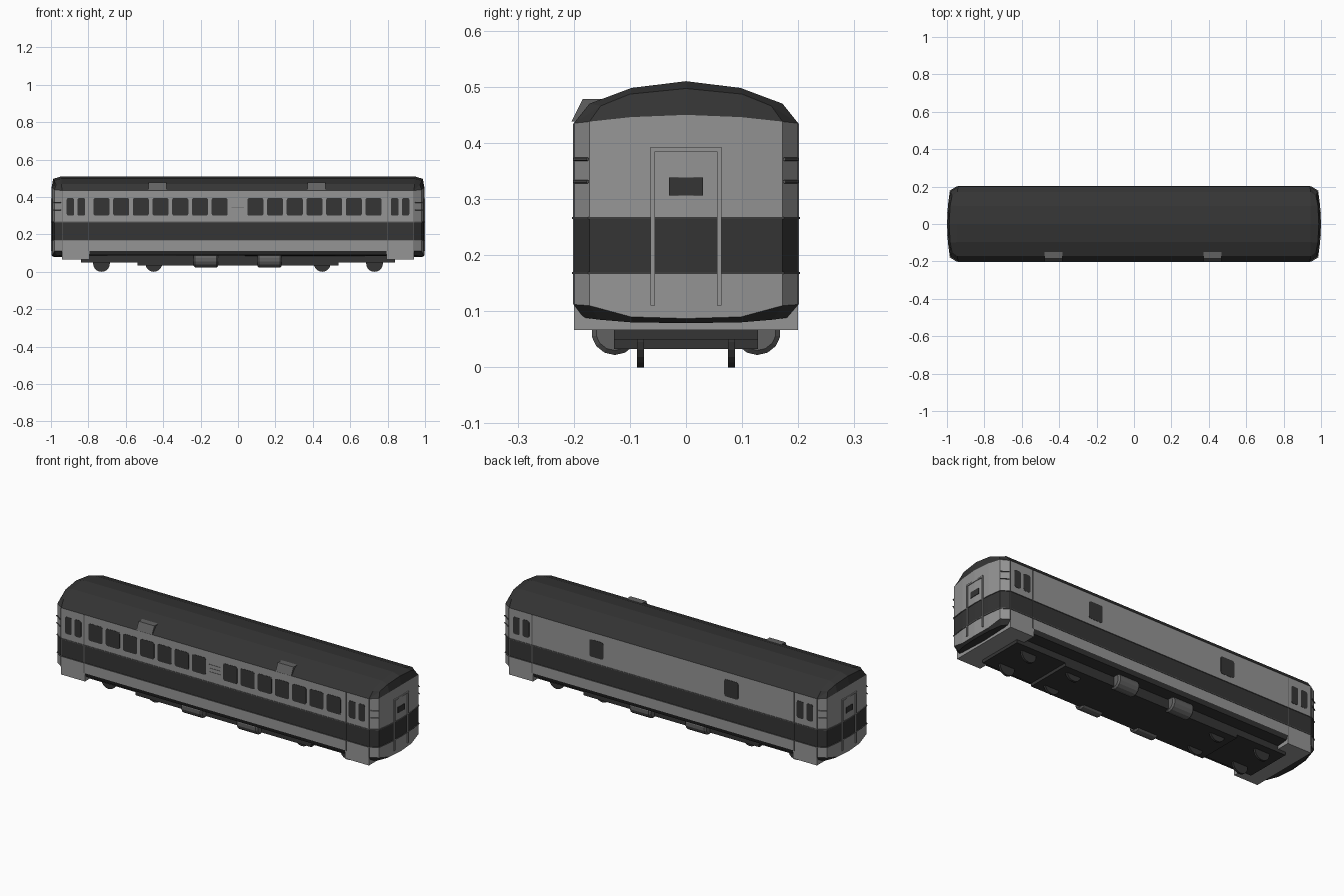
import bpy, bmesh, math
from mathutils import Vector

if "Cube" in bpy.data.objects:
    bpy.data.objects.remove(bpy.data.objects["Cube"])


def material(name, v):
    m = bpy.data.materials.new(name)
    m.diffuse_color = (v, v, v, 1)
    m.use_nodes = True
    m.node_tree.nodes["Principled BSDF"].inputs["Base Color"].default_value = m.diffuse_color
    return m


LIGHT = material("light_grey", 0.30)
DARK = material("dark_grey", 0.035)
MID = material("mid_grey", 0.12)


def finish(name, bm, mats):
    bmesh.ops.remove_doubles(bm, verts=bm.verts, dist=1e-5)
    bmesh.ops.recalc_face_normals(bm, faces=bm.faces)
    me = bpy.data.meshes.new(name)
    bm.to_mesh(me)
    bm.free()
    ob = bpy.data.objects.new(name, me)
    bpy.context.collection.objects.link(ob)
    for m in mats:
        me.materials.append(m)
    return ob


def loop(quarter):
    """Mirror a corner polyline (side to centre line) into a closed ring."""
    half = quarter + [(x, -y, z) for x, y, z in quarter[-2::-1]]
    return half + [(-x, y, z) for x, y, z in reversed(half)]


def loft(name, rings, mats, bands=None, cap=False, closed=False):
    bm = bmesh.new()
    vs = [[bm.verts.new(p) for p in r] for r in rings]
    n = len(vs[0])
    if closed:
        vs.append(vs[0])
    for k in range(len(vs) - 1):
        for i in range(n):
            j = (i + 1) % n
            f = bm.faces.new((vs[k][i], vs[k][j], vs[k + 1][j], vs[k + 1][i]))
            f.material_index = bands[k] if bands else 0
    if cap:
        bm.faces.new(vs[-1])
    return finish(name, bm, mats)


def box(name, x0, x1, y0, y1, z0, z1, mat):
    bm = bmesh.new()
    bmesh.ops.create_cube(bm, size=1)
    for v in bm.verts:
        v.co = ((x0 + x1) / 2 + v.co.x * (x1 - x0), (y0 + y1) / 2 + v.co.y * (y1 - y0),
                (z0 + z1) / 2 + v.co.z * (z1 - z0))
    return finish(name, bm, [mat])


def prism(name, pts, vec, mat):
    """Extrude a polygon along a vector."""
    bm = bmesh.new()
    f = bm.faces.new([bm.verts.new(p) for p in pts])
    g = bmesh.ops.extrude_face_region(bm, geom=[f])
    for v in g["geom"]:
        if isinstance(v, bmesh.types.BMVert):
            v.co += Vector(vec)
    bm.faces.new([v for v in list(bm.verts)[:len(pts)]]) if not f.is_valid else None
    return finish(name, bm, [mat])


def rod(name, a, b, r, mat, n=12, bevel=0):
    a, b = Vector(a), Vector(b)
    bm = bmesh.new()
    bmesh.ops.create_cone(bm, cap_ends=True, segments=n, radius1=r, radius2=r, depth=(b - a).length)
    if bevel:
        rim = [e for e in bm.edges if abs(e.verts[0].co.z - e.verts[1].co.z) < 1e-6]
        bmesh.ops.bevel(bm, geom=rim, offset=bevel, segments=1, affect='EDGES')
    bm.transform((b - a).to_track_quat('Z', 'Y').to_matrix().to_4x4())
    bmesh.ops.translate(bm, verts=bm.verts, vec=(a + b) / 2)
    return finish(name, bm, [mat])


# Body walls with the painted band
PLAN = [(.94, .2), (.982, .172), (.992, .098), (.997, 0)]
BOTTOM, TOP = [.112, .11, .09, .087], [.435, .438, .446, .45]


def ring(z, off=0):
    zs = z if isinstance(z, list) else [z] * 4
    return loop([(x + off, y + (off if y else 0), h) for (x, y), h in zip(PLAN, zs)])


loft("body_walls", [ring(BOTTOM), ring(.17), ring(.265), ring(TOP)], [LIGHT, DARK], [0, 1, 0])
for z in (.168, .266):
    loft("belt_moulding", [ring(z - .002), ring(z - .002, .003), ring(z + .002, .003), ring(z + .002)],
         [MID], closed=True)

# Sill sloping in under the body, with the floor
sill = loop([(.93, .19, .09), (.965, .155, .085), (.98, .095, .08), (.985, 0, .079)])
loft("sill_and_floor", [ring(BOTTOM), sill], [DARK], cap=True)

# Faceted roof with rounded-down ends
mid = loop([(.94, .2, .435), (.972, .152, .466), (.983, .1, .487), (.988, 0, .497)])
end = loop([(.94, .2, .435), (.945, .172, .47), (.945, .097, .498), (.945, 0, .51)])
bm = bmesh.new()
rings = [ring(TOP), mid, end]
for lo, hi in zip(rings, rings[1:]):
    for i in range(14):
        if i == 6 or i == 13:
            continue
        pts = []
        for p in (lo[i], lo[i + 1], hi[i + 1], hi[i]):
            if p not in pts:
                pts.append(p)
        if len(pts) > 2:
            bm.faces.new([bm.verts.new(p) for p in pts])
for i in range(6):
    a, b = end[i], end[i + 1]
    bm.faces.new([bm.verts.new(p) for p in (a, b, (-b[0], b[1], b[2]), (-a[0], a[1], a[2]))])
finish("roof", bm, [DARK])


# Rounded window panes on a side (s = -1 front, 1 back)
def window(x, w, s, z0=.3, z1=.395, r=.01):
    pts = []
    for k, (cx, cz) in enumerate([(w / 2 - r, z1 - r), (-w / 2 + r, z1 - r),
                                  (-w / 2 + r, z0 + r), (w / 2 - r, z0 + r)]):
        for t in (0, 45, 90):
            a = math.radians(90 * k + t)
            pts.append((x + cx + r * math.cos(a), s * .198, cz + r * math.sin(a)))
    prism("side_window", pts, (0, s * .0032, 0), DARK)


for i in range(7):
    window(-.73 + i * .1053, .086, -1)
    window(.093 + i * .1053, .086, -1)
for x in (-.417, .407):
    window(x, .085, 1)
for s in (-1, 1):
    for e in (-1, 1):
        window(e * .896, .04, s)
        window(e * .838, .042, s)
        # Vestibule edge strips
        for x in (.8, .94):
            box("vestibule_seam", e * x - .002, e * x + .002, s * .2 - .0015, s * .2 + .0015, .112, .435, MID)

# Small louvres between the window groups
for z in (.325, .345, .365):
    box("side_louvre", -.035, .033, -.2015, -.199, z - .001, z + .001, MID)

for e in (-1, 1):
    # Step wells across the vestibules
    x0, x1 = sorted((e * .795, e * .94))
    box("step_well", x0, x1, -.2, .2, .067, .115, LIGHT)
    # End door with frame and window
    xa, xb = sorted((e * .985, e * 1.0))
    for s in (-1, 1):
        box("door_jamb", xa, xb, s * .059 - .004, s * .059 + .004, .11, .393, LIGHT)
        # Grab irons on the chamfered corners
        for z in (.331, .371):
            rod("grab_iron", (e * .948, s * .199, z), (e * .985, s * .175, z), .003, MID, 6)
    box("door_header", xa, xb, -.063, .063, .385, .393, LIGHT)
    box("door_window", min(xa, e * .999), max(xa, e * .999) if e < 0 else .999, -.03, .03, .306, .338, DARK)

# Roof-edge vents on the front side
for x in (-.43, .42):
    prof = [(-.204, .438), (-.184, .478), (-.15, .478), (-.15, .438)]
    prism("roof_vent", [(x - .048, y, z) for y, z in prof], (.096, 0, 0), MID)

# Underframe, equipment box, tanks and wheels
box("underframe", -.84, .84, -.128, .128, .05, .092, DARK)
box("equipment_box", -.537, .537, -.128, .128, .033, .06, DARK)
for s in (-1, 1):
    for x in (-.172, .168):
        rod("air_tank", (x - .065, s * .127, .064), (x + .065, s * .127, .064), .042, MID, 14, .008)
    for x in (-.73, -.45, .45, .73):
        rod("wheel", (x, s * .075, .045), (x, s * .087, .045), .045, DARK, 20)
